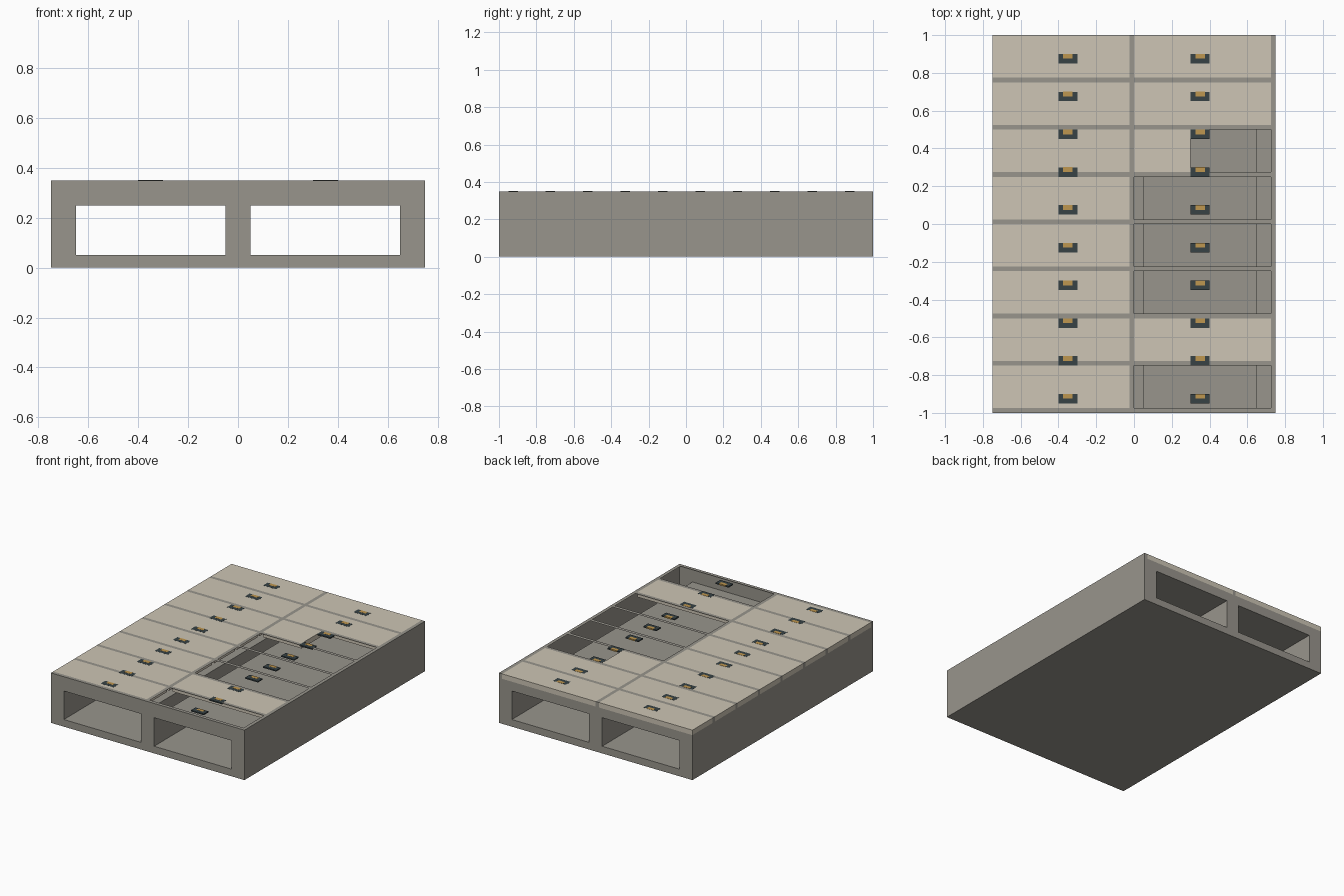
import bpy, bmesh

if "Cube" in bpy.data.objects:
    bpy.data.objects.remove(bpy.data.objects["Cube"])


def material(name, rgb):
    m = bpy.data.materials.new(name)
    m.diffuse_color = (*rgb, 1)
    m.use_nodes = True
    m.node_tree.nodes["Principled BSDF"].inputs["Base Color"].default_value = m.diffuse_color
    return m


CONCRETE = material("grey concrete", (0.315, 0.30, 0.265))
SLAB = material("pale slab", (0.61, 0.56, 0.46))
DARK = material("dark slate metal", (0.038, 0.055, 0.06))
BRASS = material("brass", (0.52, 0.31, 0.08))


def finish(bm, name, mat):
    me = bpy.data.meshes.new(name)
    bm.to_mesh(me)
    bm.free()
    me.materials.append(mat)
    ob = bpy.data.objects.new(name, me)
    bpy.context.collection.objects.link(ob)
    return ob


def box(name, x0, x1, y0, y1, z0, z1, mat):
    bm = bmesh.new()
    bmesh.ops.create_cube(bm, size=1)
    for v in bm.verts:
        v.co = (x1 if v.co.x > 0 else x0,
                y1 if v.co.y > 0 else y0,
                z1 if v.co.z > 0 else z0)
    return finish(bm, name, mat)


# Cover rows: eight bays along y, separated by thin ribs
ROWS = [(-0.975 + 0.25 * i, -0.75 + 0.25 * i) for i in range(8)]
UNDER, TOP = 0.315, 0.35
XS = [-0.75, -0.65, -0.05, -0.025, 0, 0.05, 0.65, 0.725, 0.75]
YS = [-1.0] + [v for r in ROWS for v in r]
ZS = [0, 0.05, 0.25, UNDER, TOP]

bm = bmesh.new()


def sheet(axis, at, us, vs, keep, flip=False):
    """Flat sheet across one axis, made of the grid cells that pass a rule."""
    for u0, u1 in zip(us, us[1:]):
        for v0, v1 in zip(vs, vs[1:]):
            if not keep((u0 + u1) / 2, (v0 + v1) / 2):
                continue
            ring = []
            for u, v in ((u0, v0), (u1, v0), (u1, v1), (u0, v1)):
                co = [u, v]
                co.insert(axis, at)
                ring.append(bm.verts.new(co))
            bm.faces.new(ring[::-1] if flip else ring)


def always(u, v):
    return True


def in_row(y):
    return any(a < y < b for a, b in ROWS)


def in_column(x):
    return x < -0.025 or 0 < x < 0.725


def end_wall(x, z):
    return not (0.05 < abs(x) < 0.65 and 0.05 < z < 0.25)


# Trench shell: floor, side walls, end walls with duct mouths, and rib sheet
sheet(2, 0, [-0.75, 0.75], [-1, 1], always, True)
sheet(0, 0.75, [-1, 1], [0, TOP], always)
sheet(0, -0.75, YS, ZS, lambda y, z: z < UNDER or not in_row(y), True)
sheet(1, -1, XS, ZS, end_wall, True)
sheet(1, 1, XS, ZS,
      lambda x, z: end_wall(x, z) and (z < UNDER or not in_column(x)))
sheet(2, TOP, XS, YS, lambda x, y: not (in_column(x) and in_row(y)))

# Two ducts running the full length inside the shell
for x0, x1 in ((-0.65, -0.05), (0.05, 0.65)):
    sheet(2, 0.05, [x0, x1], [-1, 1], always)
    sheet(2, 0.25, [x0, x1], [-1, 1], always, True)
    sheet(0, x0, [-1, 1], [0.05, 0.25], always)
    sheet(0, x1, [-1, 1], [0.05, 0.25], always, True)
bmesh.ops.remove_doubles(bm, verts=bm.verts, dist=1e-5)
finish(bm, "trench_body", CONCRETE)

# Cover slabs: left side complete, right side has open bays and one short slab
for n, (y0, y1) in enumerate(ROWS):
    box(f"left_cover_{n}", -0.75, -0.025, y0, y1, UNDER, TOP, SLAB)
    if n not in (0, 2, 3, 4):
        box(f"right_cover_{n}", 0, 0.3 if n == 5 else 0.725, y0, y1, UNDER, TOP, SLAB)

# Lifting handles: dark plate with a brass grip, ten per side
for side, x in (("left", -0.35), ("right", 0.35)):
    for n in range(10):
        y = -0.925 + 0.2 * n
        box(f"{side}_handle_plate_{n}", x - 0.05, x + 0.05, y - 0.025, y + 0.025,
            0.342, 0.3506, DARK)
        box(f"{side}_handle_grip_{n}", x - 0.025, x + 0.025, y, y + 0.0255,
            0.3415, 0.3512, BRASS)
